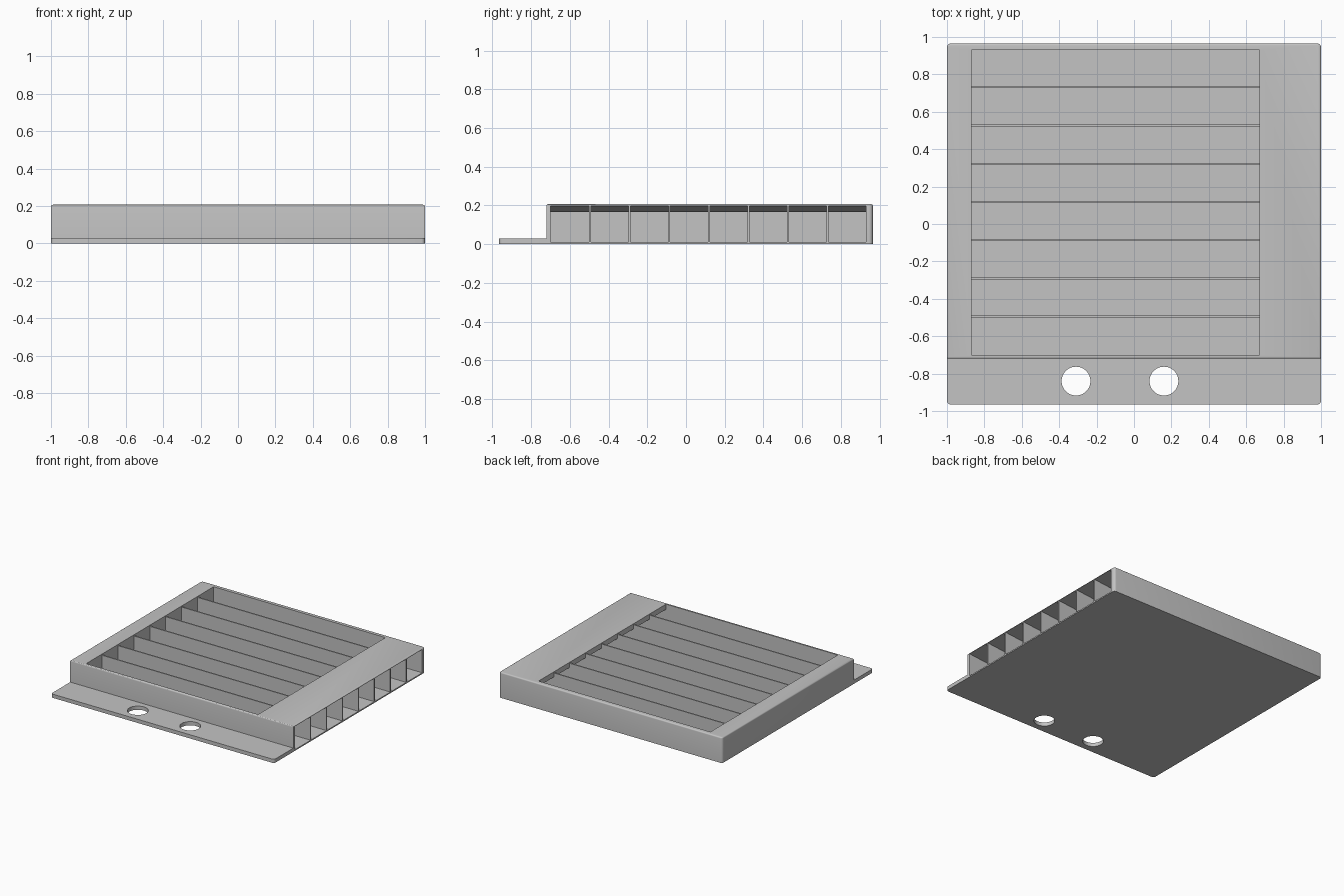
import bpy
import bmesh
from mathutils import Vector

old = bpy.data.objects.get("Cube")
if old:
    bpy.data.objects.remove(old, do_unlink=True)

grey = bpy.data.materials.new("plain_grey")
grey.use_nodes = True
grey.diffuse_color = (0.55, 0.55, 0.55, 1)
grey.node_tree.nodes["Principled BSDF"].inputs["Base Color"].default_value = (0.55, 0.55, 0.55, 1)


def make_object(name, bm):
    bmesh.ops.recalc_face_normals(bm, faces=bm.faces)
    mesh = bpy.data.meshes.new(name)
    bm.to_mesh(mesh)
    bm.free()
    mesh.materials.append(grey)
    obj = bpy.data.objects.new(name, mesh)
    bpy.context.collection.objects.link(obj)
    return obj


def extrude(points, offset):
    """Prism from a closed outline moved along offset."""
    bm = bmesh.new()
    face = bm.faces.new([bm.verts.new(p) for p in points])
    grown = bmesh.ops.extrude_face_region(bm, geom=[face], use_keep_orig=True)
    verts = [g for g in grown["geom"] if isinstance(g, bmesh.types.BMVert)]
    bmesh.ops.translate(bm, verts=verts, vec=Vector(offset))
    bmesh.ops.recalc_face_normals(bm, faces=bm.faces)
    return bm


def box(x0, x1, y0, y1, z0, z1):
    return extrude([(x0, y0, z0), (x1, y0, z0), (x1, y1, z0), (x0, y1, z0)], (0, 0, z1 - z0))


def side_prism(profile, y0, y1):
    return extrude([(x, y0, z) for x, z in profile], (0, y1 - y0, 0))


def round_edges(bm, test, radius):
    edges = [e for e in bm.edges if test(*[v.co for v in e.verts])]
    bmesh.ops.bevel(bm, geom=edges, offset=radius, segments=4, profile=0.5, affect='EDGES')


def cut(target, cutter):
    cutter.hide_render = True
    mod = target.modifiers.new("cut", 'BOOLEAN')
    mod.operation = 'DIFFERENCE'
    mod.solver = 'EXACT'
    mod.object = cutter
    bpy.ops.object.select_all(action='DESELECT')
    bpy.context.view_layer.objects.active = target
    target.select_set(True)
    bpy.ops.object.modifier_apply(modifier=mod.name)
    bpy.data.objects.remove(cutter, do_unlink=True)


def smooth(obj):
    bpy.ops.object.select_all(action='DESELECT')
    bpy.context.view_layer.objects.active = obj
    obj.select_set(True)
    bpy.ops.object.shade_smooth_by_angle(angle=0.5)


def upright(a, b):
    return abs(a.z - b.z) > 0.01


FRONT, BACK, TOP = -0.72, 0.965, 0.207
POCKET_FRONT, POCKET_BACK = -0.70, 0.93

# Tray body with rounded back corners and top rim
bm = box(-1, 1, FRONT, BACK, 0, TOP)
round_edges(bm, lambda a, b: upright(a, b) and a.y > 0, 0.02)
round_edges(bm, lambda a, b: min(a.z, b.z) > TOP - 0.001, 0.01)
body = make_object("tray_body", bm)

# Cavity open above and at one end, under a roof with a sloping underside
cavity = [(-0.87, 0.01), (1.1, 0.01), (1.1, 0.208), (1, 0.198),
          (0.67, 0.165), (0.67, 0.3), (-0.87, 0.3)]
cut(body, make_object("cavity_cutter", side_prism(cavity, POCKET_FRONT, POCKET_BACK)))
smooth(body)

# Thin dividers between the eight channels
wall = [(-0.88, 0.005), (0.999, 0.005), (0.999, 0.198), (-0.88, 0.198)]
for i in range(7):
    y = -0.495 + i * 0.2043
    make_object(f"divider_{i + 1}", side_prism(wall, y - 0.005, y + 0.005))

# Mounting flange with two round holes
bm = box(-1, 1, -0.965, FRONT + 0.01, 0, 0.03)
round_edges(bm, lambda a, b: upright(a, b) and a.y < -0.9, 0.02)
flange = make_object("mounting_flange", bm)
for x in (-0.31, 0.16):
    bm = bmesh.new()
    bmesh.ops.create_cone(bm, cap_ends=True, segments=48, radius1=0.077, radius2=0.077, depth=0.2)
    bmesh.ops.translate(bm, verts=bm.verts, vec=(x, -0.84, 0.015))
    cut(flange, make_object("hole_cutter", bm))
smooth(flange)
